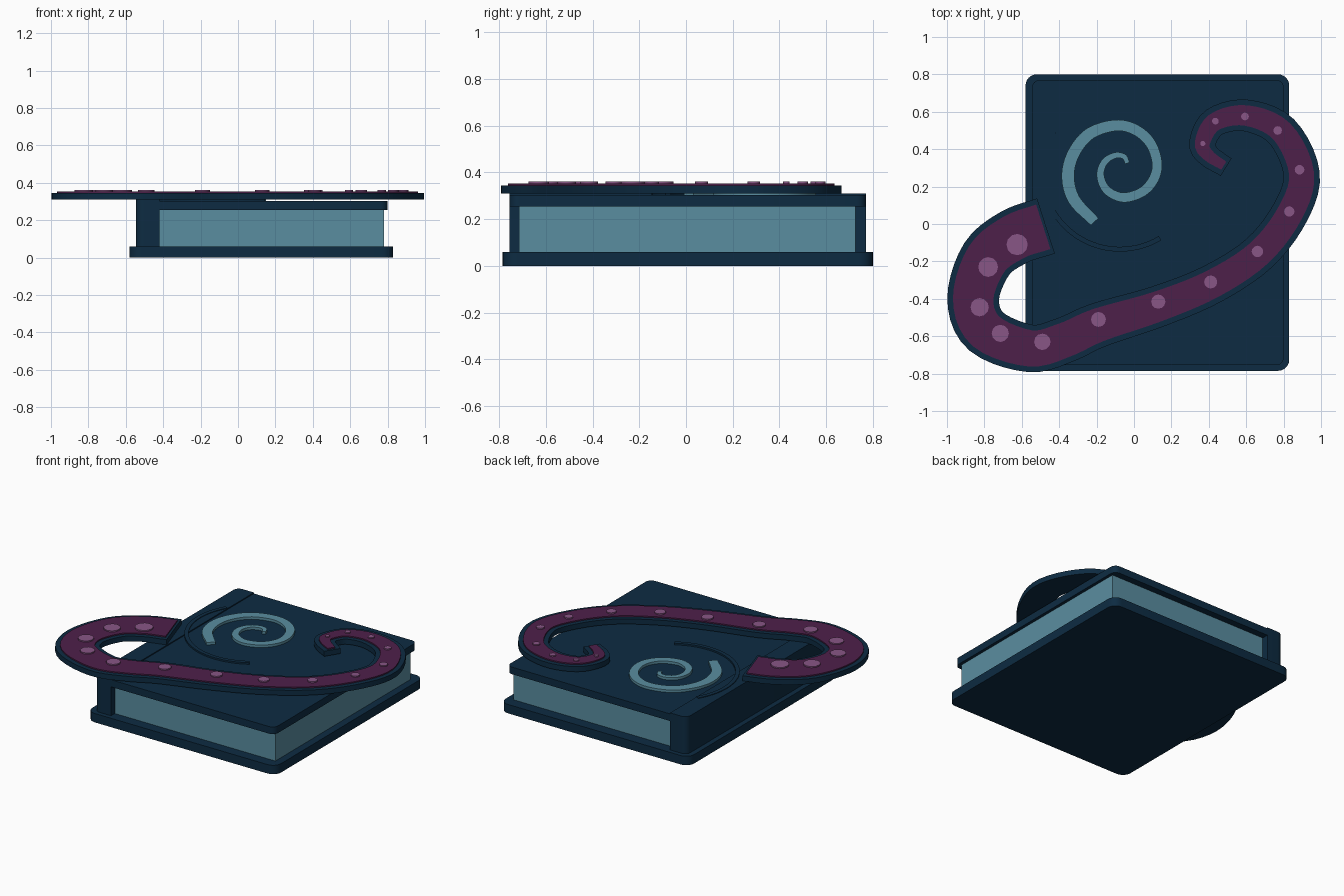
import bpy, bmesh, math
from mathutils import Vector

if "Cube" in bpy.data.objects:
    bpy.data.objects.remove(bpy.data.objects["Cube"])


def material(name, rgb):
    m = bpy.data.materials.new(name)
    m.diffuse_color = (*rgb, 1)
    m.use_nodes = True
    m.node_tree.nodes["Principled BSDF"].inputs["Base Color"].default_value = m.diffuse_color
    return m


NAVY = material("navy", (0.004, 0.0242, 0.0545))
TEAL = material("teal", (0.102, 0.270, 0.352))
PLUM = material("plum", (0.076, 0.0144, 0.0685))
MAUVE = material("mauve", (0.246, 0.093, 0.238))


def finish(name, bm, mat, smooth=True):
    bmesh.ops.recalc_face_normals(bm, faces=bm.faces)
    me = bpy.data.meshes.new(name)
    bm.to_mesh(me)
    bm.free()
    me.materials.append(mat)
    ob = bpy.data.objects.new(name, me)
    bpy.context.collection.objects.link(ob)
    if smooth:
        bpy.ops.object.select_all(action='DESELECT')
        ob.select_set(True)
        bpy.context.view_layer.objects.active = ob
        bpy.ops.object.shade_smooth_by_angle(angle=math.radians(35))
    return ob


def slab(name, x0, x1, y0, y1, z0, z1, mat, radii=(0, 0, 0, 0)):
    """Box with its own radius on each upright corner: right back, left back, left front, right front."""
    bm = bmesh.new()
    pts = []
    corners = [(x1, y1, -1, -1), (x0, y1, 1, -1), (x0, y0, 1, 1), (x1, y0, -1, 1)]
    for i, ((x, y, sx, sy), r) in enumerate(zip(corners, radii)):
        steps = 6 if r else 0
        for k in range(steps + 1):
            a = math.pi / 2 * (i + (k / steps if steps else 0))
            pts.append((x + sx * r + r * math.cos(a), y + sy * r + r * math.sin(a)))
    low = [bm.verts.new((x, y, z0)) for x, y in pts]
    high = [bm.verts.new((x, y, z1)) for x, y in pts]
    bm.faces.new(low)
    bm.faces.new(high)
    for i in range(len(pts)):
        j = (i + 1) % len(pts)
        bm.faces.new((low[i], low[j], high[j], high[i]))
    return finish(name, bm, mat, any(radii))


def spline(points, steps=5):
    """Smooth curve through points of (x, y, half width)."""
    p = [Vector(q) for q in points]
    p = [2 * p[0] - p[1]] + p + [2 * p[-1] - p[-2]]
    out = []
    for a, b, c, d in zip(p, p[1:], p[2:], p[3:]):
        for k in range(steps):
            t = k / steps
            out.append(0.5 * (2 * b + (c - a) * t + (2 * a - 5 * b + 4 * c - d) * t * t
                              + (3 * b - a - 3 * c + d) * t ** 3))
    return out + [p[-2]]


def ribbon(name, path, z0, z1, mat, margin=0.0, extend=0.0):
    """Flat band of varying width that follows a path."""
    bm = bmesh.new()
    rings = []
    last = len(path) - 1
    for i, q in enumerate(path):
        t = (path[min(i + 1, last)] - path[max(i - 1, 0)]).to_2d().normalized()
        n = Vector((-t.y, t.x))
        c = q.to_2d() + t * (extend if i == last else -extend if i == 0 else 0)
        w = q.z + margin
        rings.append([bm.verts.new((*(c + n * s * w), z))
                      for s, z in ((-1, z0), (1, z0), (1, z1), (-1, z1))])
    for a, b in zip(rings, rings[1:]):
        for k in range(4):
            m = (k + 1) % 4
            bm.faces.new((a[k], a[m], b[m], b[k]))
    bm.faces.new(rings[0])
    bm.faces.new(rings[-1])
    return finish(name, bm, mat)


# Book: covers, spine and page block
R = 0.06
slab("bottom_cover", -0.58, 0.83, -0.785, 0.80, 0, 0.06, NAVY, (R, R, R, R))
slab("spine", -0.545, -0.42, -0.755, 0.77, 0.06, 0.31, NAVY, (0, 0.04, 0.04, 0))
slab("pages", -0.42, 0.78, -0.715, 0.725, 0.06, 0.255, TEAL)
slab("top_cover", -0.42, 0.80, -0.755, 0.77, 0.255, 0.303, NAVY, (0.04, 0, 0, 0.04))

# Spiral emblem on the cover
spiral = [(-0.035, 0.325, 0.012), (-0.053, 0.36, 0.014), (-0.10, 0.367, 0.016),
          (-0.155, 0.335, 0.018), (-0.18, 0.27, 0.02), (-0.16, 0.20, 0.022),
          (-0.112, 0.158, 0.024), (-0.043, 0.142, 0.026), (0.048, 0.174, 0.026),
          (0.107, 0.243, 0.027), (0.123, 0.33, 0.027), (0.086, 0.435, 0.028),
          (0.005, 0.505, 0.029), (-0.10, 0.527, 0.03), (-0.235, 0.484, 0.032),
          (-0.321, 0.382, 0.033), (-0.353, 0.26, 0.034), (-0.321, 0.131, 0.033),
          (-0.21, 0.012, 0.028)]
ribbon("spiral_emblem", spline(spiral, 6), 0.30, 0.32, TEAL)

# Thin raised arc around the emblem
arc = []
for k in range(33):
    a = math.radians(149 + 152 * k / 32)
    arc.append(Vector((-0.075 + 0.415 * math.cos(a), 0.28 + 0.415 * math.sin(a), 0.013)))
ribbon("emblem_arc", arc, 0.30, 0.314, NAVY)

# Tentacle: dark base with a plum strip on top
tentacle = [(-0.485, -0.015, 0.125), (-0.64, -0.07, 0.123), (-0.786, -0.185, 0.117),
            (-0.86, -0.40, 0.108), (-0.79, -0.575, 0.106), (-0.555, -0.665, 0.097),
            (-0.37, -0.62, 0.093), (-0.19, -0.54, 0.09), (0.13, -0.44, 0.081),
            (0.42, -0.32, 0.076), (0.67, -0.155, 0.072), (0.835, 0.06, 0.07),
            (0.896, 0.27, 0.067), (0.79, 0.495, 0.062), (0.60, 0.58, 0.055),
            (0.43, 0.545, 0.048), (0.365, 0.43, 0.04), (0.40, 0.365, 0.032),
            (0.48, 0.312, 0.025)]
path = spline(tentacle)
ribbon("tentacle_base", path, 0.31, 0.345, NAVY, 0.03, 0.015)
ribbon("tentacle_strip", path, 0.34, 0.353, PLUM)

# Suckers along the tentacle, shrinking to the tip
suckers = [(-0.625, -0.11, 0.057), (-0.78, -0.23, 0.053), (-0.825, -0.445, 0.049),
           (-0.715, -0.585, 0.046), (-0.49, -0.63, 0.044), (-0.19, -0.51, 0.04),
           (0.13, -0.415, 0.038), (0.41, -0.31, 0.035), (0.66, -0.147, 0.031),
           (0.83, 0.067, 0.028), (0.885, 0.29, 0.026), (0.768, 0.5, 0.023),
           (0.593, 0.575, 0.021), (0.435, 0.55, 0.018), (0.368, 0.43, 0.014)]
bm = bmesh.new()
for x, y, r in suckers:
    made = bmesh.ops.create_cone(bm, cap_ends=True, segments=12, radius1=r, radius2=r, depth=0.01)
    bmesh.ops.translate(bm, verts=made["verts"], vec=(x, y, 0.356))
finish("suckers", bm, MAUVE)
